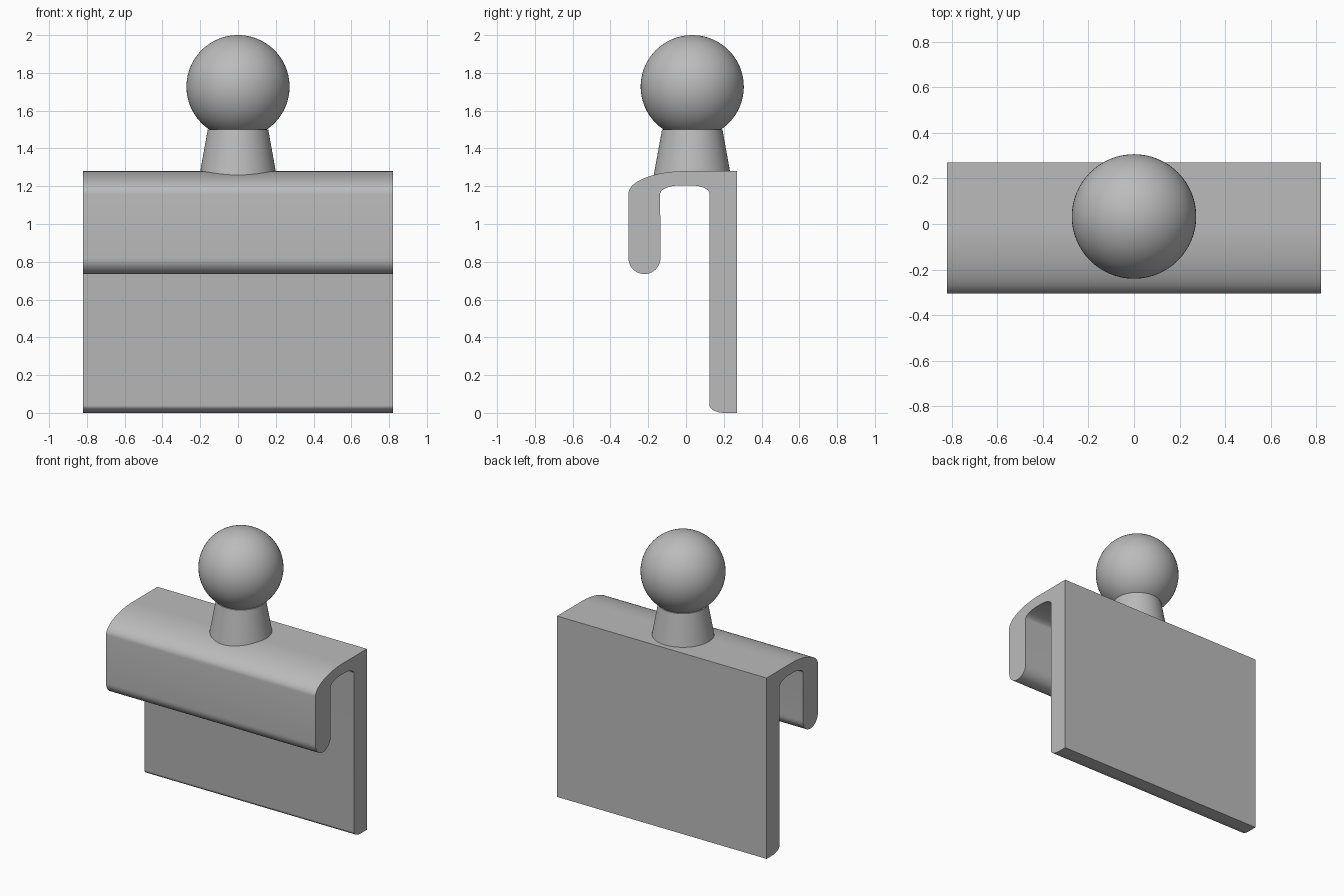
import bpy
import bmesh
from math import sin, cos, pi, radians, asin
from mathutils import Vector

cube = bpy.data.objects.get("Cube")
if cube:
    bpy.data.objects.remove(cube, do_unlink=True)

grey = bpy.data.materials.new("plain grey")
grey.use_nodes = True
COLOUR = (0.5, 0.5, 0.5, 1)
grey.diffuse_color = COLOUR
grey.node_tree.nodes["Principled BSDF"].inputs["Base Color"].default_value = COLOUR


def finish(bm, name, angle):
    bmesh.ops.recalc_face_normals(bm, faces=bm.faces)
    mesh = bpy.data.meshes.new(name)
    bm.to_mesh(mesh)
    bm.free()
    mesh.materials.append(grey)
    obj = bpy.data.objects.new(name, mesh)
    bpy.context.collection.objects.link(obj)
    bpy.ops.object.select_all(action='DESELECT')
    obj.select_set(True)
    bpy.context.view_layer.objects.active = obj
    bpy.ops.object.shade_smooth_by_angle(angle=radians(angle))
    return obj


def arc(cy, cz, ry, rz, start, end, steps=12):
    """Points of an elliptical arc, angles in degrees."""
    angles = [radians(start + (end - start) * i / steps) for i in range(steps + 1)]
    return [(cy + ry * cos(a), cz + rz * sin(a)) for a in angles]


# Hook clip: side profile (y, z) extruded across the width
HALF_WIDTH = 0.82
profile = [(0.27, 0), (0.27, 1.28)]
profile += arc(0, 1.16, 0.305, 0.12, 90, 180, 20)      # rounded shoulder
profile += arc(-0.22, 0.82, 0.085, 0.085, 180, 360, 20)  # lip end
profile += arc(-0.02, 1.16, 0.117, 0.045, 180, 90)     # inside of the hook
profile += arc(0.02, 1.16, 0.105, 0.045, 90, 0)
profile += arc(0.205, 0.04, 0.08, 0.04, 180, 270)      # foot of the back plate

bm = bmesh.new()
side = bm.faces.new([bm.verts.new((-HALF_WIDTH, y, z)) for y, z in profile])
new = bmesh.ops.extrude_face_region(bm, geom=[side])["geom"]
bmesh.ops.translate(bm, vec=Vector((2 * HALF_WIDTH, 0, 0)),
                    verts=[v for v in new if isinstance(v, bmesh.types.BMVert)])
finish(bm, "hook_clip", 35)

# Ball stud: tapered neck and ball turned as one piece
R, CZ, NECK_Z = 0.273, 1.727, 1.5
low = asin((NECK_Z - CZ) / R)
turned = [(0.207, 1.24), (0.16, NECK_Z)]
for i in range(33):
    a = low + (pi / 2 - low) * i / 32
    turned.append((R * cos(a) if i < 32 else 0, CZ + R * sin(a)))

bm = bmesh.new()
verts = [bm.verts.new((r, 0.033, z)) for r, z in turned]
edges = [bm.edges.new(pair) for pair in zip(verts, verts[1:])]
bmesh.ops.spin(bm, geom=verts + edges, cent=(0, 0.033, 0), axis=(0, 0, 1),
               angle=2 * pi, steps=64)
bmesh.ops.remove_doubles(bm, verts=bm.verts, dist=0.0005)
finish(bm, "ball_stud", 35)
